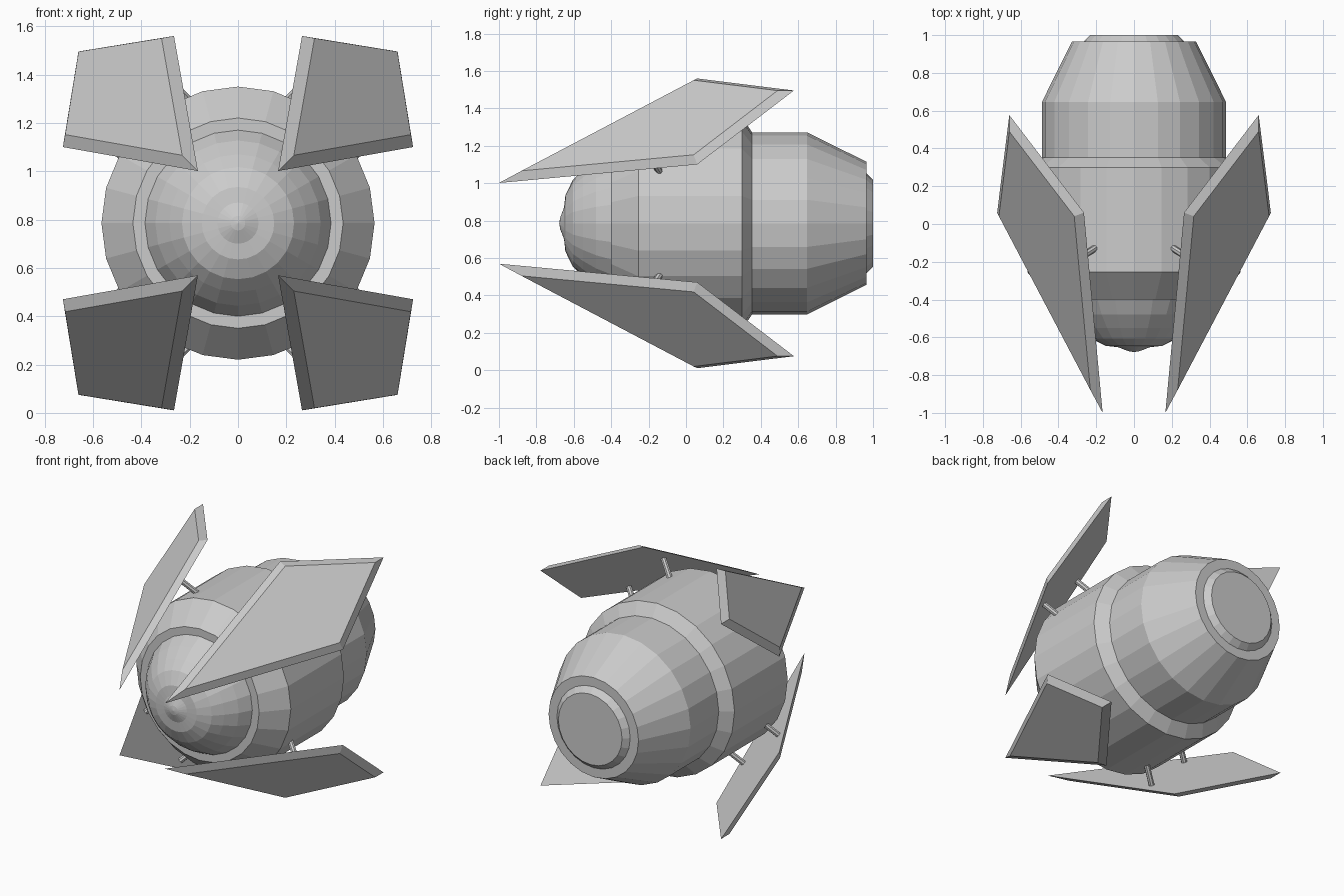
import bpy, bmesh, math
from mathutils import Vector

if "Cube" in bpy.data.objects:
    bpy.data.objects.remove(bpy.data.objects["Cube"])

CZ = 0.785          # height of the hull axis
SIDES = 24
R2 = math.sqrt(0.5)


def make_object(name, bm):
    bmesh.ops.recalc_face_normals(bm, faces=bm.faces[:])
    mesh = bpy.data.meshes.new(name)
    bm.to_mesh(mesh)
    bm.free()
    ob = bpy.data.objects.new(name, mesh)
    bpy.context.collection.objects.link(ob)
    return ob


def lathe(name, profile):
    """Revolve (y, radius) points round the hull axis."""
    bm = bmesh.new()
    rings = []
    for y, r in profile:
        if r == 0:
            rings.append([bm.verts.new((0, y, CZ))] * SIDES)
            continue
        angles = [2 * math.pi * i / SIDES for i in range(SIDES)]
        rings.append([bm.verts.new((r * math.sin(a), y, CZ + r * math.cos(a))) for a in angles])
    for a, b in zip(rings, rings[1:]):
        for i in range(SIDES):
            j = (i + 1) % SIDES
            bm.faces.new(list(dict.fromkeys((a[i], a[j], b[j], b[i]))))
    return make_object(name, bm)


def wing_point(s, t, y, sx, sz):
    """s: outward along the diagonal, t: across it, mirrored by sx and sz."""
    return Vector((sx * ((s + t) * R2 - 0.025), y, CZ + sz * ((s - t) * R2 + 0.025)))


def wing(name, sx, sz):
    bm = bmesh.new()
    outline = [(0.27, 0, -1.0), (0.735, 0.325, 0.06), (0.969, 0, 0.577), (0.735, -0.325, 0.06)]
    verts = [bm.verts.new(wing_point(*p, sx, sz)) for p in outline]
    face = bm.faces.new(verts)
    face.normal_update()
    if face.normal.dot(Vector((sx, 0, sz))) < 0:
        face.normal_flip()
    bmesh.ops.inset_region(bm, faces=[face], thickness=0.04, depth=0.035,
                           use_boundary=True, use_even_offset=True)
    rim = [e for e in bm.edges if e.is_boundary]
    bmesh.ops.holes_fill(bm, edges=rim, sides=4)
    return make_object(name, bm)


def strut(name, sx, sz, t):
    a = wing_point(0.49, t, -0.12, sx, sz)
    b = wing_point(0.632, t, -0.185, sx, sz)
    bm = bmesh.new()
    bmesh.ops.create_cone(bm, cap_ends=True, segments=8, radius1=0.018, radius2=0.018,
                          depth=(b - a).length)
    bmesh.ops.rotate(bm, verts=bm.verts[:], cent=(0, 0, 0),
                     matrix=(b - a).to_track_quat('Z', 'Y').to_matrix())
    bmesh.ops.translate(bm, verts=bm.verts[:], vec=(a + b) / 2)
    return make_object(name, bm)


# Hull: rounded nose, flat collar, wide middle, narrower tail and end cap
lathe("hull", [
    (-0.678, 0), (-0.673, 0.03), (-0.652, 0.085), (-0.645, 0.15), (-0.605, 0.232),
    (-0.55, 0.285), (-0.48, 0.342), (-0.40, 0.385), (-0.40, 0.435),
    (-0.255, 0.565), (0.30, 0.565), (0.353, 0.487), (0.647, 0.487),
    (0.965, 0.329), (0.965, 0.268), (1.0, 0.233), (1.0, 0)])

# Four diagonal wing plates, each held off the hull by two short struts
for sz, v in ((1, "upper"), (-1, "lower")):
    for sx, h in ((1, "right"), (-1, "left")):
        wing(f"{v}_{h}_wing", sx, sz)
        for t, k in ((0.18, "outer"), (-0.18, "inner")):
            strut(f"{v}_{h}_{k}_strut", sx, sz, t)
